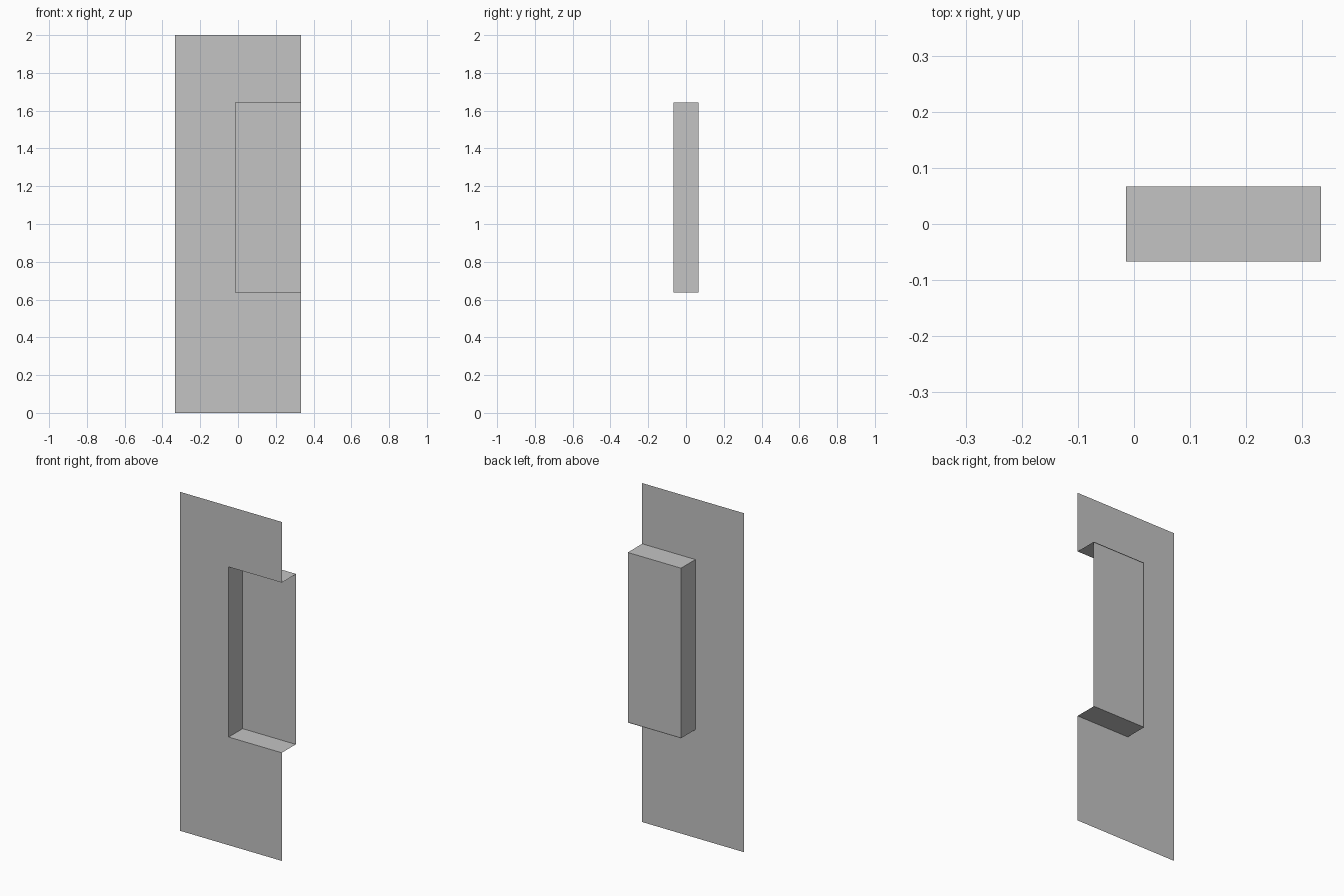
import bpy

cube = bpy.data.objects.get("Cube")
if cube:
    bpy.data.objects.remove(cube, do_unlink=True)

GREY = (0.55, 0.55, 0.55, 1)
mat = bpy.data.materials.new("plain grey")
mat.use_nodes = True
mat.diffuse_color = GREY
mat.node_tree.nodes["Principled BSDF"].inputs["Base Color"].default_value = GREY

# Main dimensions
SIDE, HEIGHT = 0.333, 2.0            # half width and height of the sheet
FRONT, BACK = -0.067, 0.067          # depth of the recess
INNER, LOW, HIGH = -0.014, 0.638, 1.642
PANEL = BACK - 0.004                 # back panel sits just inside the walls


def sheet(name, quads):
    """Thin single-sided part made of four-cornered faces."""
    verts = [v for q in quads for v in q]
    faces = [range(i, i + 4) for i in range(0, len(verts), 4)]
    mesh = bpy.data.meshes.new(name)
    mesh.from_pydata(verts, [], [tuple(f) for f in faces])
    mesh.materials.append(mat)
    obj = bpy.data.objects.new(name, mesh)
    bpy.context.collection.objects.link(obj)
    return obj


def upright(x0, x1, z0, z1, y):
    """Quad facing the front."""
    return [(x0, y, z0), (x1, y, z0), (x1, y, z1), (x0, y, z1)]


def shelf(z):
    """Level quad spanning the recess, facing up."""
    return [(INNER, FRONT, z), (SIDE, FRONT, z), (SIDE, BACK, z), (INNER, BACK, z)]


# Front sheet, left open around the recess
sheet("front_sheet", [
    upright(-SIDE, SIDE, 0, LOW, FRONT),
    upright(-SIDE, INNER, LOW, HIGH, FRONT),
    upright(-SIDE, SIDE, HIGH, HEIGHT, FRONT),
])

# Recess: floor, ceiling, inner side and back; the outer side is open
sheet("recess_floor", [shelf(LOW)])
sheet("recess_ceiling", [shelf(HIGH)[::-1]])
sheet("recess_side", [[(INNER, FRONT, LOW), (INNER, BACK, LOW),
                       (INNER, BACK, HIGH), (INNER, FRONT, HIGH)]])
sheet("recess_back", [upright(INNER, SIDE, LOW, HIGH, PANEL)])
